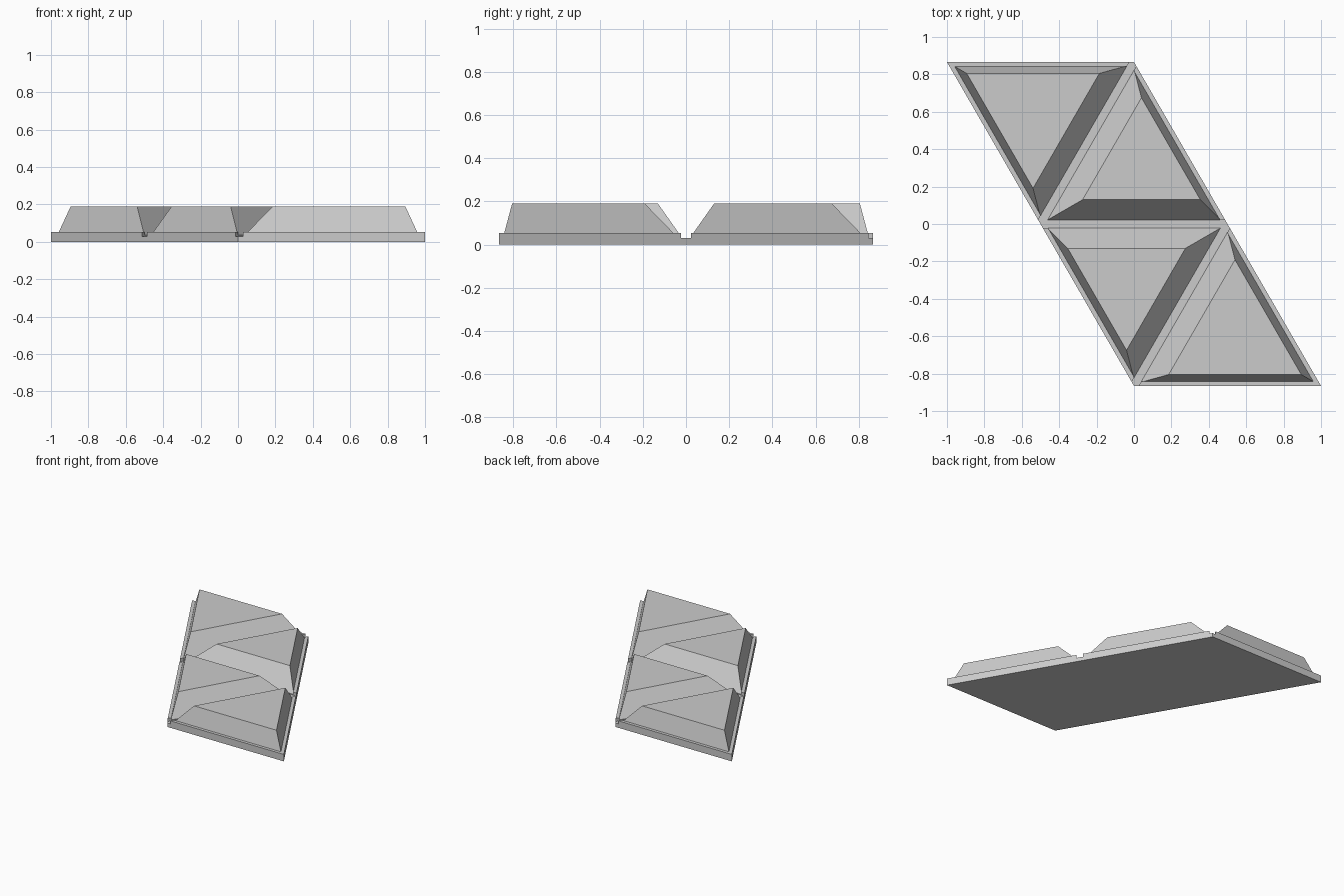
import bpy
import bmesh
import math
from mathutils import Vector

cube = bpy.data.objects.get("Cube")
if cube:
    bpy.data.objects.remove(cube, do_unlink=True)

gray = bpy.data.materials.new("plain_gray")
gray.use_nodes = True
gray.diffuse_color = (0.6, 0.6, 0.6, 1)
gray.node_tree.nodes["Principled BSDF"].inputs["Base Color"].default_value = (0.6, 0.6, 0.6, 1)

S = math.sin(math.radians(60))
FLOOR, LIP, RIM, TOP = 0.03, 0.037, 0.054, 0.19   # heights
GROOVE = 0.022                                    # half width of a fold groove


def loft(name, rings):
    """Closed solid through rings given as (height, outline points)."""
    bm = bmesh.new()
    loops = [[bm.verts.new((p.x, p.y, z)) for p in pts] for z, pts in rings]
    n = len(loops[0])
    for low, high in zip(loops, loops[1:]):
        for i in range(n):
            j = (i + 1) % n
            bm.faces.new((low[i], low[j], high[j], high[i]))
    bm.faces.new(loops[0][::-1])
    bm.faces.new(loops[-1])
    bmesh.ops.recalc_face_normals(bm, faces=bm.faces)
    mesh = bpy.data.meshes.new(name)
    bm.to_mesh(mesh)
    bm.free()
    mesh.materials.append(gray)
    obj = bpy.data.objects.new(name, mesh)
    bpy.context.collection.objects.link(obj)
    return obj


def inset(tri, is_fold, fold, outer):
    """Shrink a unit triangle by one distance on fold edges, another on outer edges."""
    d = [fold if f else outer for f in is_fold]
    return [tri[i] + (tri[(i + 1) % 3] - tri[i]) * d[i - 1] / S
            + (tri[i - 1] - tri[i]) * d[i] / S for i in range(3)]


# Flat sheet under all four panels
loft("base_sheet", [(z, [Vector(p) for p in ((-1, S), (0, -S), (1, -S), (0, S))])
                    for z in (0, FLOOR)])

# End and middle panels, repeated by a half turn
panels = {
    "end": ([(-1, S), (-0.5, 0), (0, S)], (False, True, False)),
    "middle": ([(-0.5, 0), (0.5, 0), (0, S)], (True, False, True)),
}
for side, turn in (("back", 1), ("front", -1)):
    for kind, (corners, folds) in panels.items():
        tri = [Vector(c) * turn for c in corners]
        name = f"{side}_{kind}"

        # Bevelled panel: steep on outer edges, mitred for folding on inner ones
        foot = inset(tri, folds, GROOVE, 0.02)
        loft(name + "_panel", [(FLOOR, foot), (LIP, foot),
                               (TOP, inset(tri, folds, 0.13, 0.061))])

        # Low rim along each outer edge
        a = inset(tri, folds, GROOVE, 0)
        b = inset(tri, folds, GROOVE, 0.024)
        for i in range(3):
            if not folds[i]:
                j = (i + 1) % 3
                strip = [a[i], a[j], b[j], b[i]]
                loft(name + "_rim", [(FLOOR, strip), (RIM, strip)])
